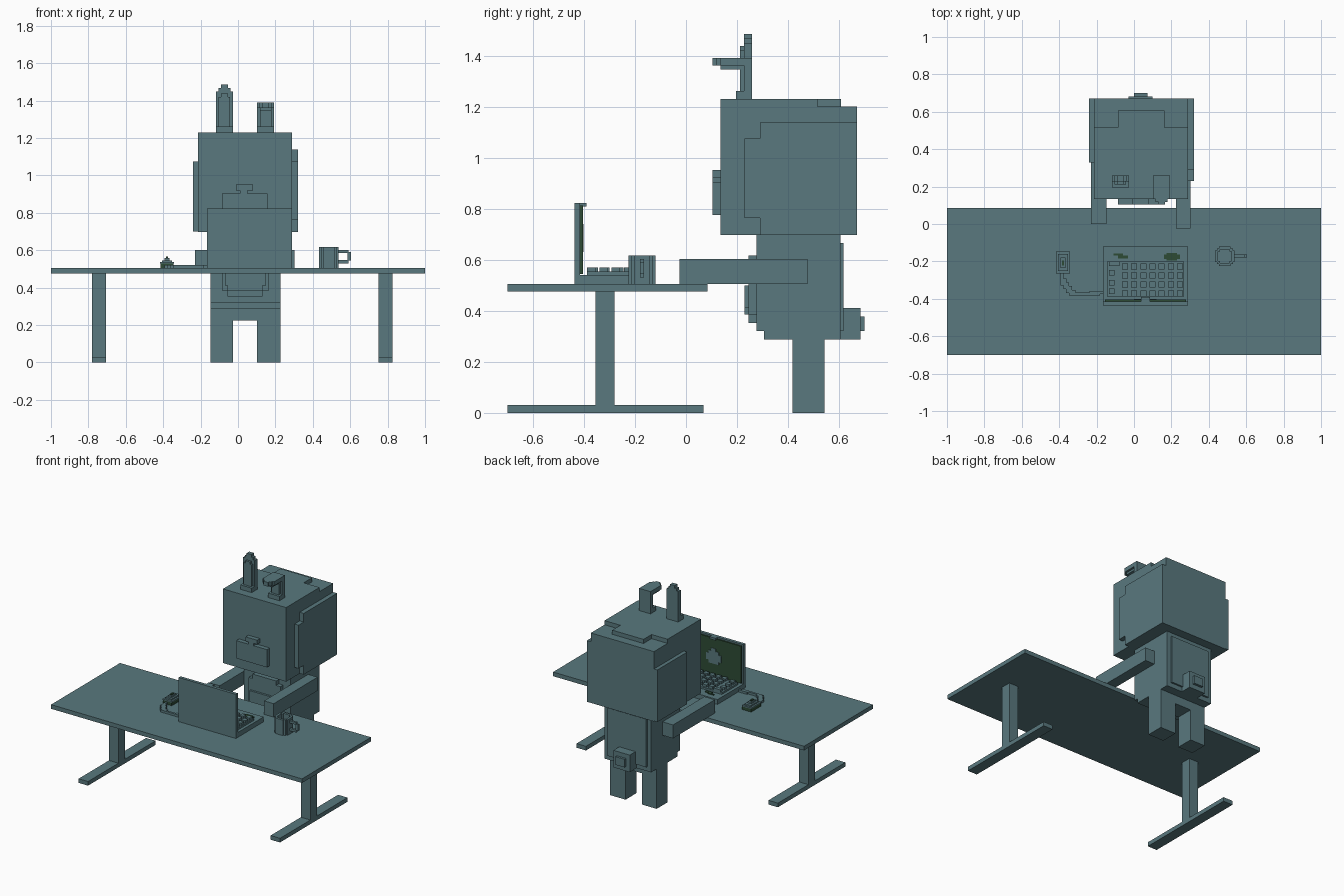
import bpy, bmesh


def material(name, rgb):
    m = bpy.data.materials.new(name)
    m.diffuse_color = (*rgb, 1)
    return m


TEAL = material("slate teal", (0.10, 0.19, 0.21))
GREEN = material("dark green", (0.026, 0.07, 0.036))


def boxes(name, *parts, mat=TEAL):
    """One object from boxes given as (x0, x1, y0, y1, z0, z1)."""
    bm = bmesh.new()
    for x0, x1, y0, y1, z0, z1 in parts:
        cube = bmesh.ops.create_cube(bm, size=1)
        for v in cube["verts"]:
            v.co.x = x0 if v.co.x < 0 else x1
            v.co.y = y0 if v.co.y < 0 else y1
            v.co.z = z0 if v.co.z < 0 else z1
    me = bpy.data.meshes.new(name)
    bm.to_mesh(me)
    bm.free()
    me.materials.append(mat)
    ob = bpy.data.objects.new(name, me)
    bpy.context.collection.objects.link(ob)
    return ob


TOP = 0.505  # desk surface height

# Desk
boxes("desk_top", (-1, 1, -0.70, 0.085, 0.475, TOP))
for side, x in (("left", -0.78), ("right", 0.75)):
    boxes(f"{side}_desk_leg", (x, x + 0.075, -0.355, -0.28, 0.03, 0.475))
    boxes(f"{side}_desk_foot", (x, x + 0.075, -0.70, 0.068, 0, 0.03))

# Head: full block with a lower step along the back of the crown
boxes("head", (-0.214, 0.289, 0.135, 0.67, 0.696, 1.20))
boxes("head_crown",
      (-0.214, 0.289, 0.135, 0.515, 1.20, 1.23),
      (-0.086, 0.163, 0.515, 0.607, 1.20, 1.23))
boxes("left_head_patch", (-0.241, -0.214, 0.33, 0.67, 0.70, 1.075))
boxes("right_head_patch",
      (0.289, 0.321, 0.29, 0.67, 0.696, 1.137),
      (0.289, 0.321, 0.23, 0.29, 0.763, 1.075))

# Face
boxes("snout", (-0.086, 0.158, 0.103, 0.135, 0.776, 0.904))
boxes("nose",
      (0.012, 0.052, 0.103, 0.135, 0.904, 0.92),
      (-0.011, 0.08, 0.103, 0.135, 0.92, 0.951))

# Upright ear with a stepped tip
boxes("left_ear",
      (-0.118, -0.027, 0.195, 0.258, 1.23, 1.262),
      (-0.118, -0.027, 0.228, 0.258, 1.262, 1.449),
      (-0.104, -0.040, 0.228, 0.258, 1.449, 1.466),
      (-0.090, -0.054, 0.228, 0.258, 1.466, 1.485))
boxes("left_inner_ear",
      (-0.104, -0.042, 0.212, 0.228, 1.262, 1.42),
      (-0.090, -0.054, 0.212, 0.228, 1.42, 1.437))

# Folded ear: the tip bends forward
boxes("right_ear",
      (0.102, 0.193, 0.195, 0.258, 1.23, 1.262),
      (0.102, 0.193, 0.228, 0.258, 1.262, 1.39),
      (0.102, 0.193, 0.135, 0.228, 1.36, 1.39),
      (0.115, 0.180, 0.118, 0.135, 1.36, 1.39),
      (0.130, 0.166, 0.103, 0.118, 1.36, 1.39))
boxes("right_inner_ear",
      (0.117, 0.178, 0.212, 0.228, 1.262, 1.36),
      (0.117, 0.178, 0.135, 0.212, 1.345, 1.36))

# Torso with stepped belly and back
boxes("body",
      (-0.146, 0.227, 0.305, 0.605, 0.287, 0.696),
      (-0.146, 0.227, 0.276, 0.305, 0.32, 0.696))
boxes("back_plate", (-0.115, 0.195, 0.605, 0.617, 0.32, 0.665))
boxes("belly",
      (-0.086, 0.166, 0.245, 0.276, 0.385, 0.585),
      (-0.055, 0.132, 0.245, 0.276, 0.353, 0.617))
boxes("belly_patch",
      (-0.070, 0.150, 0.230, 0.245, 0.41, 0.50),
      (-0.055, 0.132, 0.230, 0.245, 0.385, 0.50))
boxes("tail",
      (-0.03, 0.1, 0.605, 0.683, 0.287, 0.41),
      (0.0, 0.072, 0.683, 0.70, 0.32, 0.378))

# Limbs
boxes("left_arm", (-0.23, -0.146, 0.0, 0.476, TOP, 0.602))
boxes("right_arm", (0.225, 0.302, -0.025, 0.476, TOP, 0.602))
boxes("left_leg", (-0.146, -0.027, 0.418, 0.542, 0, 0.287))
boxes("right_leg", (0.102, 0.227, 0.418, 0.542, 0, 0.287))
boxes("hip", (-0.027, 0.102, 0.418, 0.542, 0.225, 0.287))

# Laptop
boxes("laptop_base", (-0.167, 0.289, -0.437, -0.12, TOP, 0.54))
boxes("laptop_deck", (-0.145, 0.268, -0.387, -0.20, 0.54, 0.553))
boxes("laptop_lid", (-0.167, 0.289, -0.437, -0.415, 0.54, 0.823))
boxes("laptop_screen", (-0.155, 0.277, -0.415, -0.404, 0.545, 0.812), mat=GREEN)
boxes("laptop_camera", (0.038, 0.086, -0.415, -0.39, 0.808, 0.823))
boxes("screen_picture",
      (0.00, 0.12, -0.404, -0.401, 0.65, 0.70),
      (0.02, 0.10, -0.404, -0.401, 0.63, 0.72),
      (0.045, 0.08, -0.404, -0.401, 0.72, 0.74))
keys = [(-0.064 + c * 0.049, -0.032 + c * 0.049,
         -0.243 - r * 0.048, -0.211 - r * 0.048, 0.553, 0.57)
        for r in range(4) for c in range(7)]
keys += [(-0.134, -0.103, y - 0.03, y, 0.553, 0.57) for y in (-0.245, -0.30, -0.345)]
keys.append((-0.134, -0.078, -0.225, -0.20, 0.54, 0.57))
boxes("laptop_keys", *keys)
boxes("palm_rest_marks",
      (-0.110, -0.060, -0.168, -0.158, 0.54, 0.546),
      (-0.085, -0.032, -0.185, -0.168, 0.54, 0.546),
      (0.160, 0.245, -0.188, -0.164, 0.54, 0.546),
      (0.175, 0.230, -0.196, -0.156, 0.54, 0.5455), mat=GREEN)

# Mouse and cable
boxes("mouse_base", (-0.415, -0.344, -0.263, -0.149, TOP, 0.528), mat=GREEN)
boxes("mouse_shell",
      (-0.417, -0.342, -0.265, -0.147, 0.528, 0.536),
      (-0.405, -0.354, -0.25, -0.16, 0.536, 0.546),
      (-0.393, -0.366, -0.235, -0.18, 0.546, 0.557))
boxes("mouse_wheel", (-0.386, -0.373, -0.222, -0.195, 0.557, 0.565), mat=GREEN)
path = [(-0.385, -0.265), (-0.385, -0.30), (-0.37, -0.32), (-0.355, -0.34),
        (-0.34, -0.36), (-0.32, -0.375), (-0.23, -0.375), (-0.19, -0.365), (-0.167, -0.365)]
boxes("mouse_cable", *[
    (min(a[0], b[0]) - 0.008, max(a[0], b[0]) + 0.008,
     min(a[1], b[1]) - 0.008, max(a[1], b[1]) + 0.008, TOP, 0.521)
    for a, b in zip(path, path[1:])])

# Mug: stepped ring of walls around a floor, with a handle
boxes("mug",
      (0.455, 0.515, -0.225, -0.208, TOP, 0.617),
      (0.455, 0.515, -0.137, -0.12, TOP, 0.617),
      (0.433, 0.450, -0.203, -0.142, TOP, 0.617),
      (0.522, 0.538, -0.203, -0.142, TOP, 0.617),
      *[(x, x + 0.017, y, y + 0.017, TOP, 0.617)
        for x in (0.443, 0.511) for y in (-0.215, -0.147)],
      (0.445, 0.525, -0.21, -0.135, TOP, 0.525))
boxes("mug_handle",
      (0.538, 0.590, -0.18, -0.164, 0.585, 0.602),
      (0.586, 0.604, -0.18, -0.164, 0.545, 0.590),
      (0.538, 0.590, -0.18, -0.164, 0.530, 0.547))
